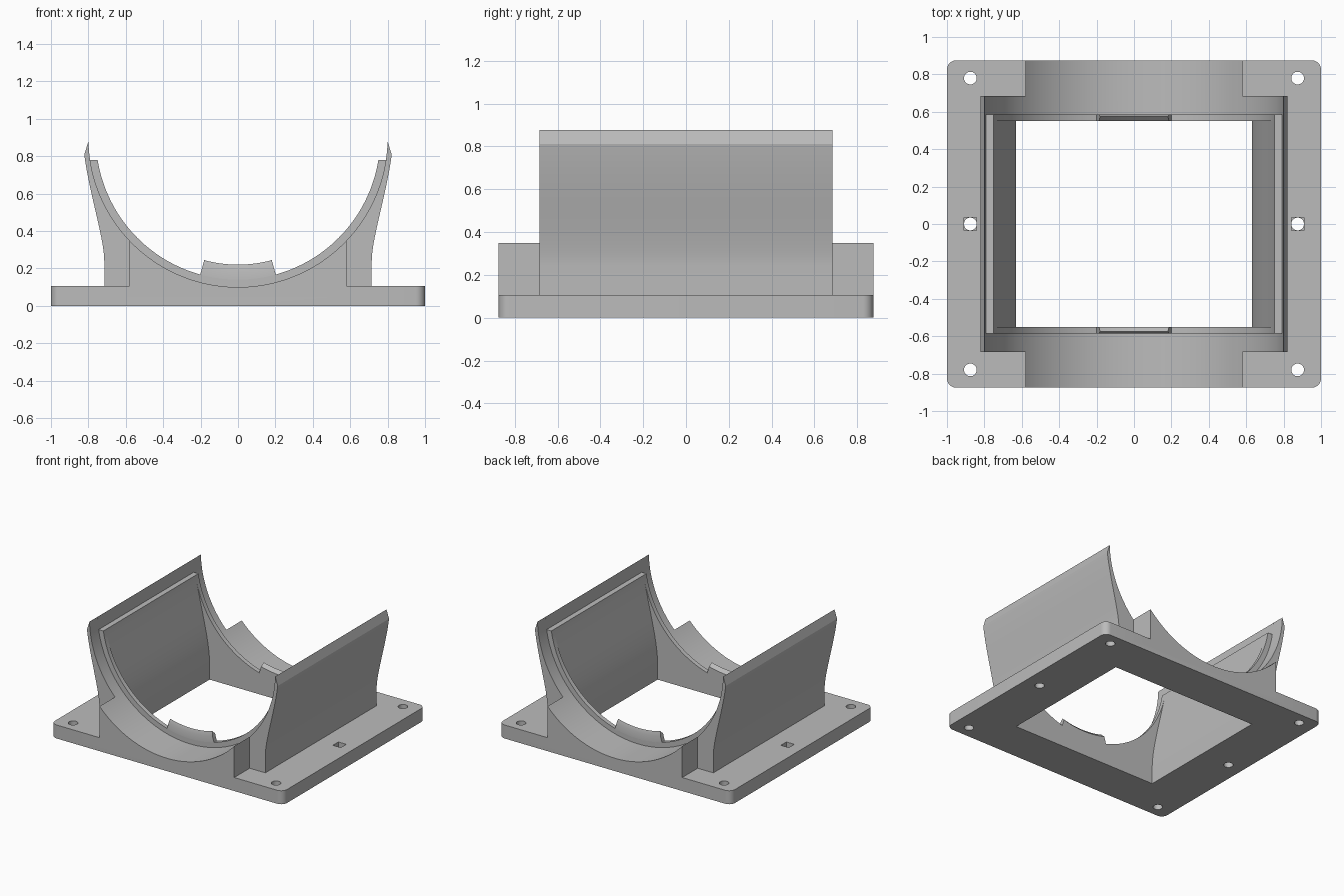
import bpy, bmesh, math
from mathutils import Vector
from mathutils.geometry import interpolate_bezier

if "Cube" in bpy.data.objects:
    bpy.data.objects.remove(bpy.data.objects["Cube"])

AXIS_Z = 0.9       # height of the cradle axis
R_OUT, R_IN = 0.8, 0.76
PLATE = 0.105

grey = bpy.data.materials.new("light grey plastic")
grey.use_nodes = True
colour = (0.5, 0.5, 0.5, 1)
grey.diffuse_color = colour
grey.node_tree.nodes["Principled BSDF"].inputs["Base Color"].default_value = colour


def finish(bm, name):
    bmesh.ops.recalc_face_normals(bm, faces=bm.faces)
    mesh = bpy.data.meshes.new(name)
    bm.to_mesh(mesh)
    bm.free()
    mesh.materials.append(grey)
    obj = bpy.data.objects.new(name, mesh)
    bpy.context.collection.objects.link(obj)
    return obj


def prism(name, points, y0, y1):
    """Extrude an (x, z) outline along y."""
    bm = bmesh.new()
    face = bm.faces.new([bm.verts.new((x, y0, z)) for x, z in points])
    new = bmesh.ops.extrude_face_region(bm, geom=[face])["geom"]
    moved = [v for v in new if isinstance(v, bmesh.types.BMVert)]
    bmesh.ops.translate(bm, verts=moved, vec=(0, y1 - y0, 0))
    return finish(bm, name)


def box(name, x0, x1, y0, y1, z0, z1):
    return prism(name, [(x0, z0), (x1, z0), (x1, z1), (x0, z1)], y0, y1)


def circle(radius, n=160):
    return [(radius * math.cos(2 * math.pi * i / n),
             AXIS_Z + radius * math.sin(2 * math.pi * i / n)) for i in range(n)]


def mirrored(side):
    return side + [(-x, z) for x, z in reversed(side)]


def curve(*pts):
    a, b, c, d = [Vector((x, z, 0)) for x, z in pts]
    return [(p.x, p.y) for p in interpolate_bezier(a, b, c, d, 16)]


def combine(target, other, operation):
    """Apply a boolean and remove the helper."""
    other.hide_render = True
    mod = target.modifiers.new("bool", "BOOLEAN")
    mod.operation, mod.object, mod.solver = operation, other, "EXACT"
    bpy.context.view_layer.objects.active = target
    bpy.ops.object.modifier_apply(modifier=mod.name)
    bpy.data.objects.remove(other)


# Base plate with rounded corners
cradle = box("cradle_mount", -1, 1, -0.875, 0.875, 0, PLATE)
bm = bmesh.new()
bm.from_mesh(cradle.data)
uprights = [e for e in bm.edges if abs(e.verts[0].co.z - e.verts[1].co.z) > 0.05]
bmesh.ops.bevel(bm, geom=uprights, offset=0.05, segments=8, profile=0.5, affect="EDGES")
bm.to_mesh(cradle.data)
bm.free()

# Flared side walls and end saddles as one solid block
outer = [(0.715, 0.05)] + curve((0.715, 0.24), (0.715, 0.36), (0.795, 0.6), (0.822, 0.81))
outer.append((0.8, 0.877))
combine(cradle, prism("walls", mirrored(outer), -0.685, 0.685), "UNION")

# Saddle feet reaching the plate's front and back edges
foot = [(0.58, 0.05), (0.58, 0.4)]
combine(cradle, prism("feet", mirrored(foot), -0.875, 0.875), "UNION")

# Round trough, wider at both ends to leave a stepped ledge
combine(cradle, prism("trough", circle(R_IN), -1, 1), "DIFFERENCE")
for y0, y1 in ((-1, -0.585), (0.585, 1)):
    combine(cradle, prism("end_trough", circle(R_OUT), y0, y1), "DIFFERENCE")
ledge_top = [(math.sqrt(R_OUT ** 2 - (z - AXIS_Z) ** 2), z) for z in (0.78, 0.81, 0.85, AXIS_Z)]
combine(cradle, prism("ledge_cut", mirrored(ledge_top), -0.6, 0.6), "DIFFERENCE")

# Flared opening through the middle
inner = [(0.63, -0.1)] + curve((0.63, 0.13), (0.63, 0.3), (0.715, 0.58), (0.75, 0.78))
inner.append((0.75, 1))
combine(cradle, prism("opening", mirrored(inner), -0.55, 0.55), "DIFFERENCE")

# Screw holes, the middle pair with square pockets on top
for sx in (-1, 1):
    for y in (-0.78, 0, 0.78):
        bm = bmesh.new()
        bmesh.ops.create_cone(bm, cap_ends=True, segments=32, radius1=0.034,
                              radius2=0.034, depth=0.5)
        bmesh.ops.translate(bm, verts=bm.verts, vec=(sx * 0.875, y, 0))
        combine(cradle, finish(bm, "screw_hole"), "DIFFERENCE")
    x = sx * 0.875
    combine(cradle, box("nut_pocket", x - 0.034, x + 0.034, -0.034, 0.034, 0.06, 0.2),
            "DIFFERENCE")


# Small wedge catches at the bottom of each ledge
def catch(name, side):
    section = [(0.585, 0.78), (0.585, 0.71), (0.575, 0.68), (0.55, 0.705), (0.55, 0.78)]
    bm = bmesh.new()
    rings = []
    steps, half = 16, math.radians(15.4)
    for i in range(steps + 1):
        a = -half + 2 * half * i / steps
        rings.append([bm.verts.new((r * math.sin(a), side * y, AXIS_Z - r * math.cos(a)))
                      for y, r in section])
    n = len(section)
    for a, b in zip(rings, rings[1:]):
        for k in range(n):
            bm.faces.new((a[k], a[(k + 1) % n], b[(k + 1) % n], b[k]))
    bm.faces.new(rings[0])
    bm.faces.new(rings[-1])
    return finish(bm, name)


parts = [cradle, catch("front_catch", -1), catch("back_catch", 1)]

# Smooth curved surfaces, keep edges crisp
bpy.ops.object.select_all(action="DESELECT")
for obj in parts:
    obj.select_set(True)
bpy.context.view_layer.objects.active = cradle
bpy.ops.object.shade_smooth_by_angle(angle=math.radians(20))
